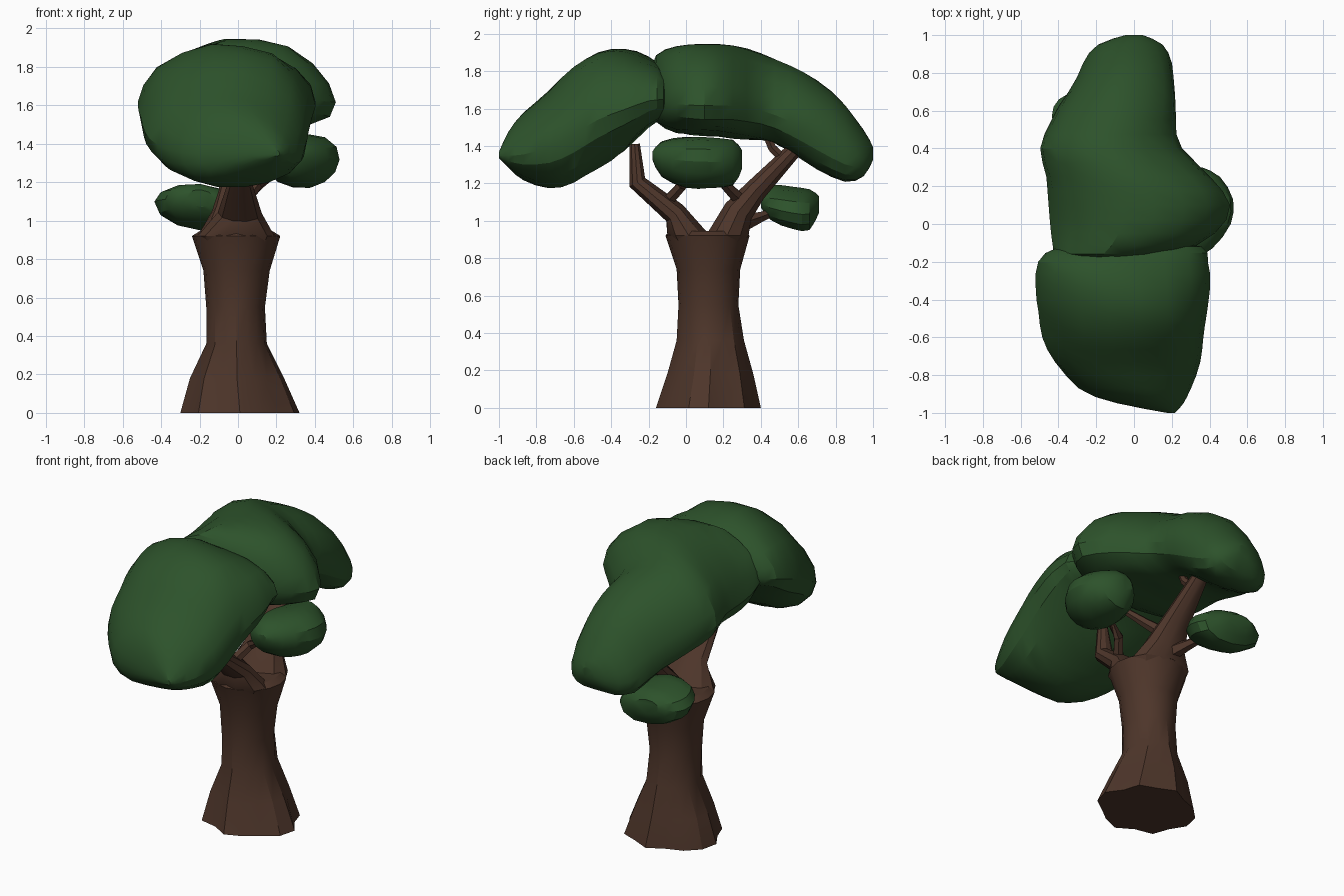
import bpy, math
from mathutils import Vector, noise


def material(name, rgb):
    m = bpy.data.materials.new(name)
    m.diffuse_color = (*rgb, 1)
    return m


BARK = material("bark", (0.075, 0.036, 0.023))
LEAF = material("leaf", (0.026, 0.085, 0.024))


def skin(name, rings, mat, angle):
    """Join equal-sized rings of points into a closed skin."""
    n = len(rings[0])
    verts = [p for r in rings for p in r]
    faces = [list(range(n))[::-1], list(range(len(verts) - n, len(verts)))]
    for k in range(len(rings) - 1):
        for i in range(n):
            j = (i + 1) % n
            faces.append((k * n + i, k * n + j, k * n + n + j, k * n + n + i))
    me = bpy.data.meshes.new(name)
    me.from_pydata(verts, [], faces)
    ob = bpy.data.objects.new(name, me)
    bpy.context.collection.objects.link(ob)
    me.materials.append(mat)
    bpy.ops.object.select_all(action='DESELECT')
    ob.select_set(True)
    bpy.context.view_layer.objects.active = ob
    bpy.ops.object.mode_set(mode='EDIT')
    bpy.ops.mesh.select_all(action='SELECT')
    bpy.ops.mesh.normals_make_consistent(inside=False)
    bpy.ops.object.mode_set(mode='OBJECT')
    bpy.ops.object.shade_smooth_by_angle(angle=math.radians(angle))
    return ob


def catmull(a, b, c, d, t):
    return 0.5 * (2 * b + (c - a) * t + (2 * a - 5 * b + 4 * c - d) * t * t
                  + (3 * b - a - 3 * c + d) * t ** 3)


def foliage(name, stations, skew=0.0, droop=0.0, sides=18, rough=0.025):
    """Lumpy mass; stations along y are (y, x min, x max, z min, z max).
    skew lowers the +x side, droop lowers both sides like an umbrella."""
    rows = []
    last = len(stations) - 1
    for k in range(last):
        four = [stations[min(max(k + o, 0), last)] for o in (-1, 0, 1, 2)]
        for t in (0, 0.5):
            rows.append([catmull(*v, t) for v in zip(*four)])
    rows.append(stations[-1])
    rings = []
    for y, x0, x1, z0, z1 in rows:
        ring = []
        for i in range(sides):
            a = math.tau * i / sides
            c, s = math.cos(a), math.sin(a)
            x = (x0 + x1) / 2 + (x1 - x0) / 2 * c
            z = (z0 + z1) / 2 + (z1 - z0) / 2 * s - (x1 - x0) * (skew * c + droop * c * c)
            p = Vector((x, y, z))
            ring.append(p + Vector((c, 0, s)) * rough * noise.noise(p * 4))
        rings.append(ring)
    return skin(name, rings, LEAF, 28)


def limb(name, path, sides=8):
    """Tapered branch; path points are (x, y, z, wide radius, thin radius)."""
    pts = [Vector(p[:3]) for p in path]
    rings = []
    for k, p in enumerate(path):
        t = (pts[min(k + 1, len(pts) - 1)] - pts[max(k - 1, 0)]).normalized()
        if p[2] < 0.95:  # level rings where a limb leaves the trunk
            t = Vector((0, 0, 1))
        ref = Vector((0, 1, 0)) if abs(t.x) > 0.8 else Vector((1, 0, 0))
        u = (ref - t * ref.dot(t)).normalized()
        v = t.cross(u)
        rings.append([pts[k] + u * math.cos(a) * p[3] + v * math.sin(a) * p[4]
                      for a in (math.tau * i / sides for i in range(sides))])
    return skin(name, rings, BARK, 30)


# Trunk with fluted root flare: (z, x min, x max, y min, y max, flute depth)
flutes = [0, 1, 0.2, 0.7, 0, 0.9, 0.4, 0, 0, 0.8, 0.1, 1, 0, 0.6, 0.9, 0.1]
rings = []
for z, x0, x1, y0, y1, d in [(0, -0.30, 0.32, -0.16, 0.40, 0.15),
                             (0.18, -0.25, 0.24, -0.10, 0.36, 0.12),
                             (0.36, -0.165, 0.15, -0.05, 0.31, 0.05),
                             (0.55, -0.165, 0.14, -0.04, 0.28, 0),
                             (0.74, -0.18, 0.165, -0.05, 0.29, 0),
                             (0.92, -0.24, 0.22, -0.11, 0.34, 0),
                             (0.945, -0.20, 0.18, -0.09, 0.32, 0)]:
    ring = []
    for i, f in enumerate(flutes):
        a = math.tau * i / len(flutes)
        r = 1 - d * f
        ring.append(((x0 + x1) / 2 + (x1 - x0) / 2 * r * math.cos(a),
                     (y0 + y1) / 2 + (y1 - y0) / 2 * r * math.sin(a), z))
    rings.append(ring)
skin("trunk", rings, BARK, 25)

# Forked main branches
limb("front_branch", [(0, 0.05, 0.78, 0.12, 0.06), (-0.01, 0.015, 0.92, 0.20, 0.12),
                      (0.01, -0.06, 1.04, 0.115, 0.065), (0.01, -0.26, 1.205, 0.06, 0.05),
                      (0.01, -0.275, 1.41, 0.03, 0.03)], 10)
limb("back_branch", [(0, 0.18, 0.78, 0.12, 0.06), (-0.01, 0.22, 0.92, 0.20, 0.12),
                     (-0.01, 0.28, 1.05, 0.125, 0.085), (-0.01, 0.37, 1.16, 0.09, 0.065),
                     (-0.02, 0.57, 1.37, 0.05, 0.045)], 10)

# Twigs leading to the leaf masses
limb("front_twig", [(0.02, -0.12, 1.08, 0.035, 0.035), (0.10, -0.02, 1.19, 0.03, 0.03),
                    (0.22, 0.02, 1.27, 0.02, 0.02)], 6)
limb("inner_twig", [(0.02, 0.30, 1.10, 0.04, 0.04), (0.10, 0.22, 1.18, 0.03, 0.03),
                    (0.22, 0.14, 1.27, 0.02, 0.02)], 6)
limb("left_twig", [(-0.03, 0.31, 0.99, 0.05, 0.05), (-0.08, 0.40, 1.02, 0.035, 0.03),
                   (-0.14, 0.50, 1.06, 0.02, 0.02)], 6)
limb("upper_twig", [(-0.02, 0.53, 1.32, 0.03, 0.03), (0.0, 0.46, 1.39, 0.025, 0.025),
                    (0.0, 0.42, 1.48, 0.02, 0.02)], 6)

# Leaf masses
foliage("front_canopy", [
    (-1.0, 0.17, 0.22, 1.33, 1.37), (-0.95, -0.08, 0.27, 1.27, 1.47),
    (-0.87, -0.29, 0.31, 1.21, 1.57), (-0.73, -0.42, 0.35, 1.18, 1.70),
    (-0.60, -0.48, 0.38, 1.20, 1.83), (-0.47, -0.51, 0.40, 1.28, 1.91),
    (-0.33, -0.52, 0.41, 1.38, 1.92), (-0.20, -0.51, 0.39, 1.51, 1.88),
    (-0.12, -0.40, 0.36, 1.57, 1.82), (-0.08, -0.1, 0.1, 1.67, 1.72)],
    skew=0.0, droop=0.06)
foliage("back_canopy", [
    (-0.20, -0.40, -0.05, 1.62, 1.76), (-0.16, -0.43, 0.22, 1.54, 1.89),
    (-0.05, -0.44, 0.43, 1.48, 1.94), (0.10, -0.44, 0.50, 1.46, 1.96),
    (0.25, -0.46, 0.40, 1.45, 1.95), (0.40, -0.50, 0.25, 1.43, 1.90),
    (0.55, -0.44, 0.22, 1.36, 1.84), (0.70, -0.35, 0.22, 1.27, 1.75),
    (0.85, -0.27, 0.20, 1.21, 1.62), (0.95, -0.18, 0.14, 1.24, 1.49),
    (1.0, -0.04, 0.04, 1.33, 1.39)], skew=-0.02, droop=0.12)
foliage("right_leaf_clump", [
    (-0.18, 0.26, 0.34, 1.32, 1.38), (-0.13, 0.18, 0.42, 1.24, 1.43),
    (0.0, 0.14, 0.51, 1.18, 1.46), (0.13, 0.14, 0.52, 1.17, 1.46),
    (0.25, 0.20, 0.45, 1.19, 1.44), (0.30, 0.26, 0.36, 1.28, 1.38)], sides=14)
foliage("left_leaf_clump", [
    (0.40, -0.26, -0.12, 1.07, 1.15), (0.45, -0.37, -0.02, 1.0, 1.18),
    (0.57, -0.44, 0.04, 0.96, 1.18), (0.66, -0.40, 0.01, 0.95, 1.17),
    (0.71, -0.30, -0.12, 1.04, 1.13)], skew=0.06, sides=12)
